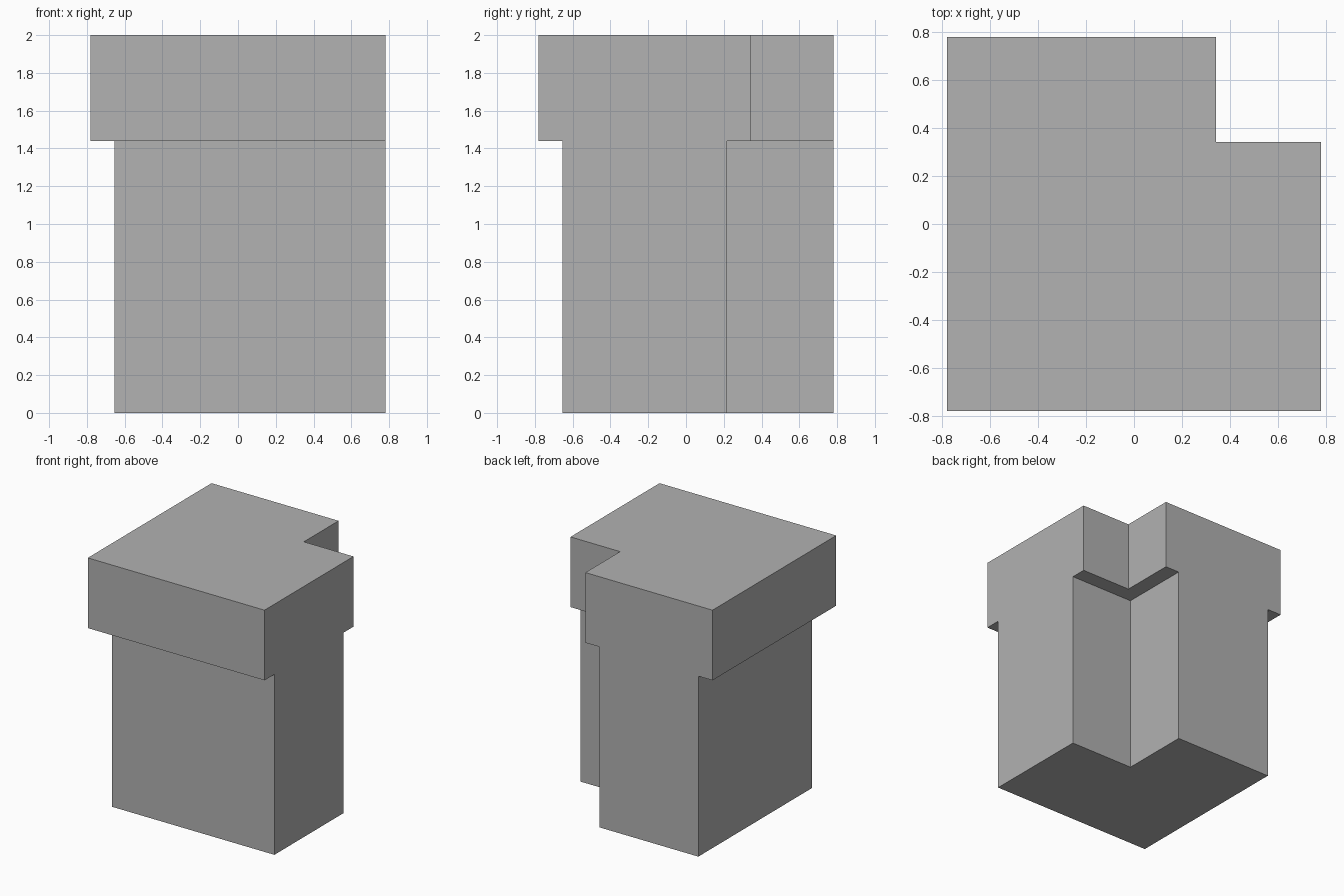
import bpy
import bmesh

old = bpy.data.objects.get("Cube")
if old:
    bpy.data.objects.remove(old, do_unlink=True)

EDGE = 0.78       # half width of the cap
JOINT = 1.44      # height where the shaft meets the cap
TOP = 2.0

grey = bpy.data.materials.new("plain grey")
grey.use_nodes = True
colour = (0.445, 0.445, 0.445, 1)
grey.diffuse_color = colour
grey.node_tree.nodes["Principled BSDF"].inputs["Base Color"].default_value = colour


def corner_block(name, low, notch, bottom, top):
    """Upright block from low to EDGE with its back left corner cut out."""
    outline = [(low, low), (EDGE, low), (EDGE, notch),
               (notch, notch), (notch, EDGE), (low, EDGE)]
    bm = bmesh.new()
    base = bm.faces.new([bm.verts.new((x, y, bottom)) for x, y in outline])
    result = bmesh.ops.extrude_face_region(bm, geom=[base], use_keep_orig=True)
    moved = [v for v in result["geom"] if isinstance(v, bmesh.types.BMVert)]
    bmesh.ops.translate(bm, verts=moved, vec=(0, 0, top - bottom))
    bmesh.ops.recalc_face_normals(bm, faces=bm.faces)
    mesh = bpy.data.meshes.new(name)
    bm.to_mesh(mesh)
    bm.free()
    mesh.materials.append(grey)
    obj = bpy.data.objects.new(name, mesh)
    bpy.context.collection.objects.link(obj)
    return obj


# Shaft and the wider cap, flush on the back and left sides
shaft = corner_block("corner_pillar", -0.655, 0.217, 0, JOINT)
cap = corner_block("cap", -EDGE, 0.342, JOINT, TOP)

# Weld both into one closed solid
union = shaft.modifiers.new("weld cap", 'BOOLEAN')
union.operation = 'UNION'
union.solver = 'EXACT'
union.object = cap
bpy.context.view_layer.objects.active = shaft
shaft.select_set(True)
bpy.ops.object.modifier_apply(modifier=union.name)
bpy.data.objects.remove(cap, do_unlink=True)

# Merge the flush side faces
bm = bmesh.new()
bm.from_mesh(shaft.data)
bmesh.ops.remove_doubles(bm, verts=bm.verts, dist=0.0001)
bmesh.ops.dissolve_limit(bm, angle_limit=0.01, verts=bm.verts, edges=bm.edges)
bm.to_mesh(shaft.data)
bm.free()
